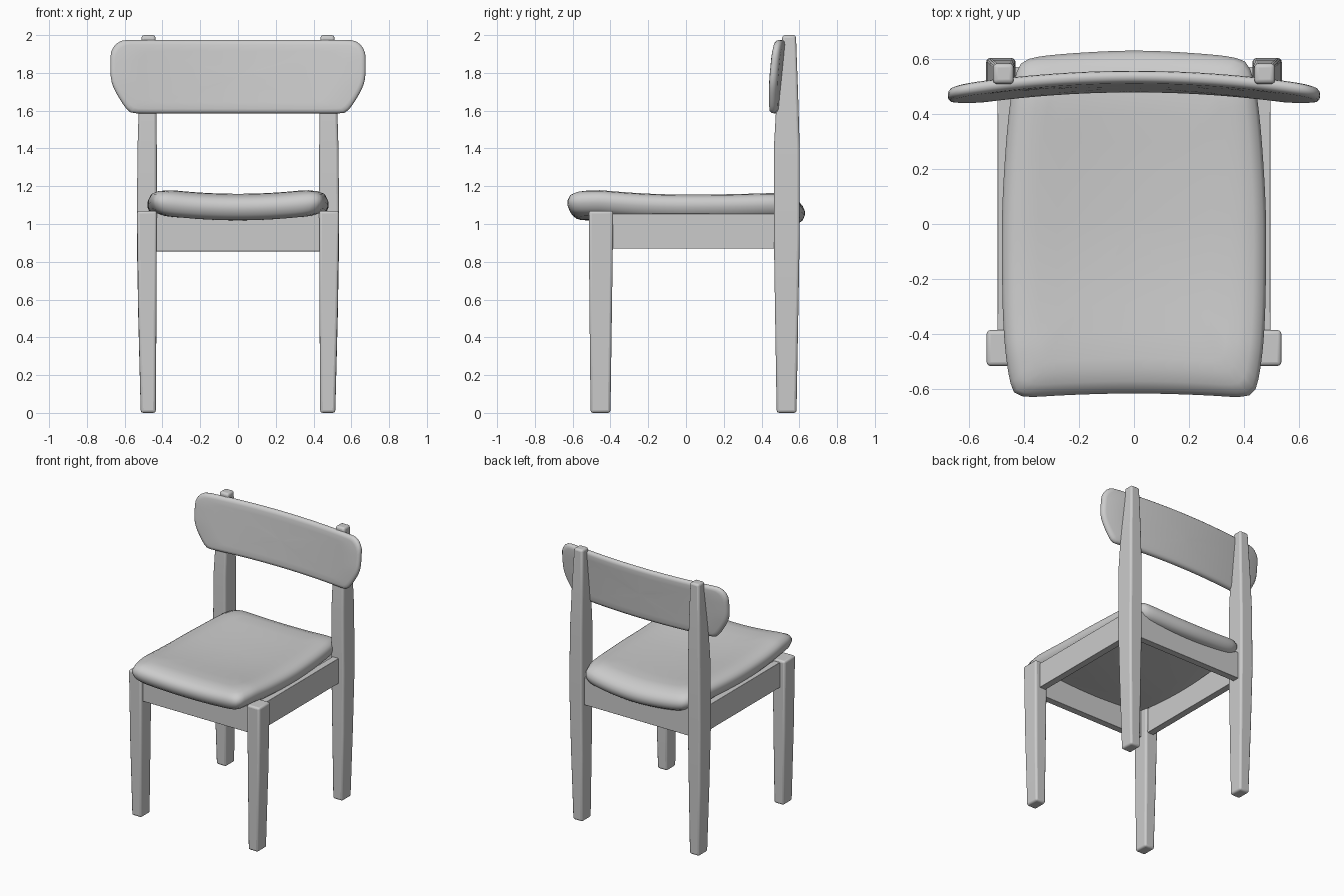
import bpy, bmesh, math
from mathutils import Vector

if "Cube" in bpy.data.objects:
    bpy.data.objects.remove(bpy.data.objects["Cube"])


def finish(bm, name, bevel=0.0, angle=35):
    bmesh.ops.recalc_face_normals(bm, faces=bm.faces[:])
    mesh = bpy.data.meshes.new(name)
    bm.to_mesh(mesh)
    bm.free()
    ob = bpy.data.objects.new(name, mesh)
    bpy.context.collection.objects.link(ob)
    if bevel:
        mod = ob.modifiers.new("Bevel", 'BEVEL')
        mod.width, mod.segments, mod.limit_method = bevel, 3, 'ANGLE'
        mod.angle_limit = math.radians(40)
    bpy.ops.object.select_all(action='DESELECT')
    bpy.context.view_layer.objects.active = ob
    ob.select_set(True)
    bpy.ops.object.shade_smooth_by_angle(angle=math.radians(angle))
    return ob


def loft(name, rings, bevel=0.0, angle=35):
    """Skin a stack of closed point rings and cap both ends."""
    bm = bmesh.new()
    vr = [[bm.verts.new(p) for p in r] for r in rings]
    n = len(vr[0])
    for a, b in zip(vr, vr[1:]):
        for i in range(n):
            j = (i + 1) % n
            bm.faces.new((a[i], a[j], b[j], b[i]))
    bm.faces.new(vr[0])
    bm.faces.new(vr[-1])
    return finish(bm, name, bevel, angle)


def post(name, side, sections):
    """Tapered square leg: sections are z, inner x, outer x, front y, back y."""
    rings = [[(side * a, c, z), (side * b, c, z), (side * b, d, z), (side * a, d, z)]
             for z, a, b, c, d in sections]
    return loft(name, rings, 0.014)


def box(name, x0, x1, y0, y1, z0, z1):
    return loft(name, [[(x0, y0, z), (x1, y0, z), (x1, y1, z), (x0, y1, z)] for z in (z0, z1)], 0.003)


def outline(half, n=120):
    """Mirror a half outline, round it by corner cutting, resample evenly."""
    pts = [Vector(p) for p in half]
    pts += [Vector((-p.x, p.y)) for p in reversed(pts) if p.x > 1e-6]
    for _ in range(3):
        pts = [q for a, b in zip(pts, pts[1:] + pts[:1])
               for q in (a.lerp(b, 0.25), a.lerp(b, 0.75))]
    seg = list(zip(pts, pts[1:] + pts[:1]))
    step = sum((b - a).length for a, b in seg) / n
    out, walked = [], 0.0
    for a, b in seg:
        length = (b - a).length
        while len(out) < n and len(out) * step <= walked + length:
            out.append(a.lerp(b, (len(out) * step - walked) / max(length, 1e-9)))
        walked += length
    return out


def slab(name, half, edge, place):
    """Rounded slab: edge is (inset, height) pairs, place bends it into space."""
    pts = outline(half)
    w = max(p.x for p in pts)
    lo, hi = min(p.y for p in pts), max(p.y for p in pts)
    mid, h = (lo + hi) / 2, (hi - lo) / 2

    def ring(inset, t, s=1.0):
        sx, sy = s * (1 - inset / w), s * (1 - inset / h)
        return [place(p.x * sx, mid + (p.y - mid) * sy, t) for p in pts]
    inner = (0.02, 0.2, 0.4, 0.6, 0.8)
    rings = [ring(*edge[0], s) for s in inner]
    rings += [ring(i, t) for i, t in edge]
    rings += [ring(*edge[-1], s) for s in reversed(inner)]
    return loft(name, rings, 0, 60)


# Legs
for side, label in ((-1, "left"), (1, "right")):
    post("front_leg_" + label, side, [
        (0, 0.435, 0.515, -0.505, -0.40),
        (0.55, 0.432, 0.528, -0.511, -0.392),
        (1.07, 0.43, 0.535, -0.515, -0.385)])
    post("back_post_" + label, side, [
        (0, 0.435, 0.515, 0.48, 0.585),
        (0.5, 0.432, 0.528, 0.472, 0.594),
        (0.95, 0.43, 0.536, 0.465, 0.602),
        (1.4, 0.43, 0.532, 0.465, 0.602),
        (1.7, 0.432, 0.523, 0.482, 0.593),
        (2.0, 0.437, 0.51, 0.51, 0.582)])
    # Side rails
    x0, x1 = sorted((side * 0.445, side * 0.495))
    box("side_rail_" + label, x0, x1, -0.42, 0.50, 0.87, 1.055)

# Front and back rails
box("front_rail", -0.45, 0.45, -0.49, -0.44, 0.855, 1.06)
box("back_rail", -0.45, 0.45, 0.52, 0.57, 0.86, 1.06)


# Dished seat
def seat_place(x, y, t):
    if y < 0:
        dip = -0.025 + 0.025 * min(1, (y / 0.45) ** 2)
    else:
        dip = -0.025 + 0.012 * min(1, (y / 0.45) ** 2)
    if y > 0.45:
        dip -= 0.02 * ((y - 0.45) / 0.18) ** 2
    return (x, y, 1.09 + dip + 0.032 * (x / 0.45) ** 2 + t)


slab("seat",
     [(0, -0.613), (0.25, -0.62), (0.42, -0.632), (0.45, -0.59), (0.475, -0.40), (0.48, -0.1),
      (0.478, 0.1), (0.455, 0.42), (0.425, 0.57), (0.385, 0.605), (0.2, 0.622), (0, 0.631)],
     [(0.065, -0.07), (0.035, -0.062), (0.012, -0.042), (0, -0.012), (0, 0.012),
      (0.012, 0.038), (0.045, 0.057), (0.09, 0.067), (0.13, 0.07)],
     seat_place)


# Curved, slightly reclined backrest
def rest_place(x, z, t):
    return (x, 0.498 + 0.037 * (z - 1.585) / 0.39 - 0.05 * (x / 0.64) ** 2 + t, z)


slab("backrest",
     [(0, 1.585), (0.3, 1.585), (0.54, 1.585), (0.58, 1.59), (0.645, 1.69), (0.675, 1.76),
      (0.676, 1.86), (0.674, 1.92), (0.63, 1.972), (0.56, 1.975), (0.3, 1.975), (0, 1.975)],
     [(0.025, -0.023), (0.01, -0.019), (0.002, -0.01), (0, 0),
      (0.002, 0.01), (0.01, 0.019), (0.025, 0.023)],
     rest_place)
